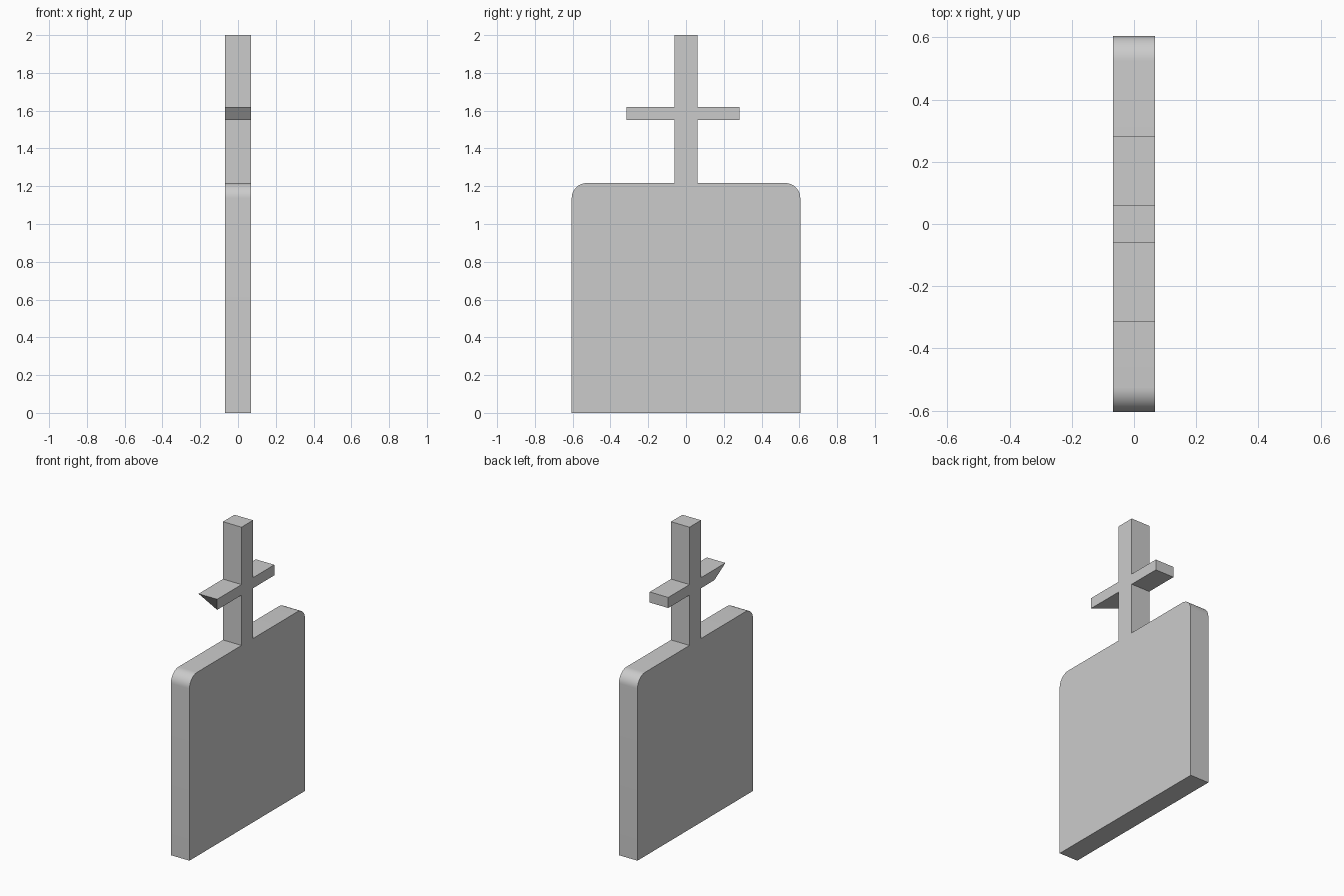
import bpy
from math import cos, sin, pi

if "Cube" in bpy.data.objects:
    bpy.data.objects.remove(bpy.data.objects["Cube"])

HALF = 0.068               # half thickness
W, TOP, R = 0.605, 1.217, 0.08   # slab half width, slab top, corner radius
POST = 0.06                # post half width
ARM_LO, ARM_HI = 1.55, 1.62
LEFT, RIGHT = -0.315, 0.283


def corner(cy, cz, start, steps=12):
    """Quarter-circle points, counter-clockwise."""
    return [(cy + R * cos(start + pi / 2 * i / steps),
             cz + R * sin(start + pi / 2 * i / steps)) for i in range(steps + 1)]


# Outline in (y, z), counter-clockwise seen from +x: slab, post and crossbar
outline = [(-W, 0), (W, 0)]
outline += corner(W - R, TOP - R, 0)
outline += [(POST, TOP), (POST, ARM_LO), (RIGHT, ARM_LO), (RIGHT, ARM_HI),
            (POST, ARM_HI), (POST, 2), (-POST, 2), (-POST, ARM_HI),
            (LEFT, ARM_HI), (LEFT, ARM_LO), (-POST, ARM_LO), (-POST, TOP)]
outline += corner(-W + R, TOP - R, pi / 2)

# Extrude the outline through the thickness
n = len(outline)
verts = [(x, y, z) for x in (-HALF, HALF) for y, z in outline]
faces = [tuple(reversed(range(n))), tuple(range(n, 2 * n))]
for i in range(n):
    j = (i + 1) % n
    faces.append((i, j, n + j, n + i))

# Chipped lower corner at the end of the left arm
verts[outline.index((LEFT, ARM_LO))] = (-HALF, -0.2, ARM_LO)

mesh = bpy.data.meshes.new("headstone_with_cross")
mesh.from_pydata(verts, [], faces)
mesh.update()
stone = bpy.data.objects.new("headstone_with_cross", mesh)
bpy.context.collection.objects.link(stone)

# Smooth rounded shoulders, sharp everywhere else
bpy.context.view_layer.objects.active = stone
stone.select_set(True)
bpy.ops.object.shade_smooth_by_angle(angle=pi / 6)
